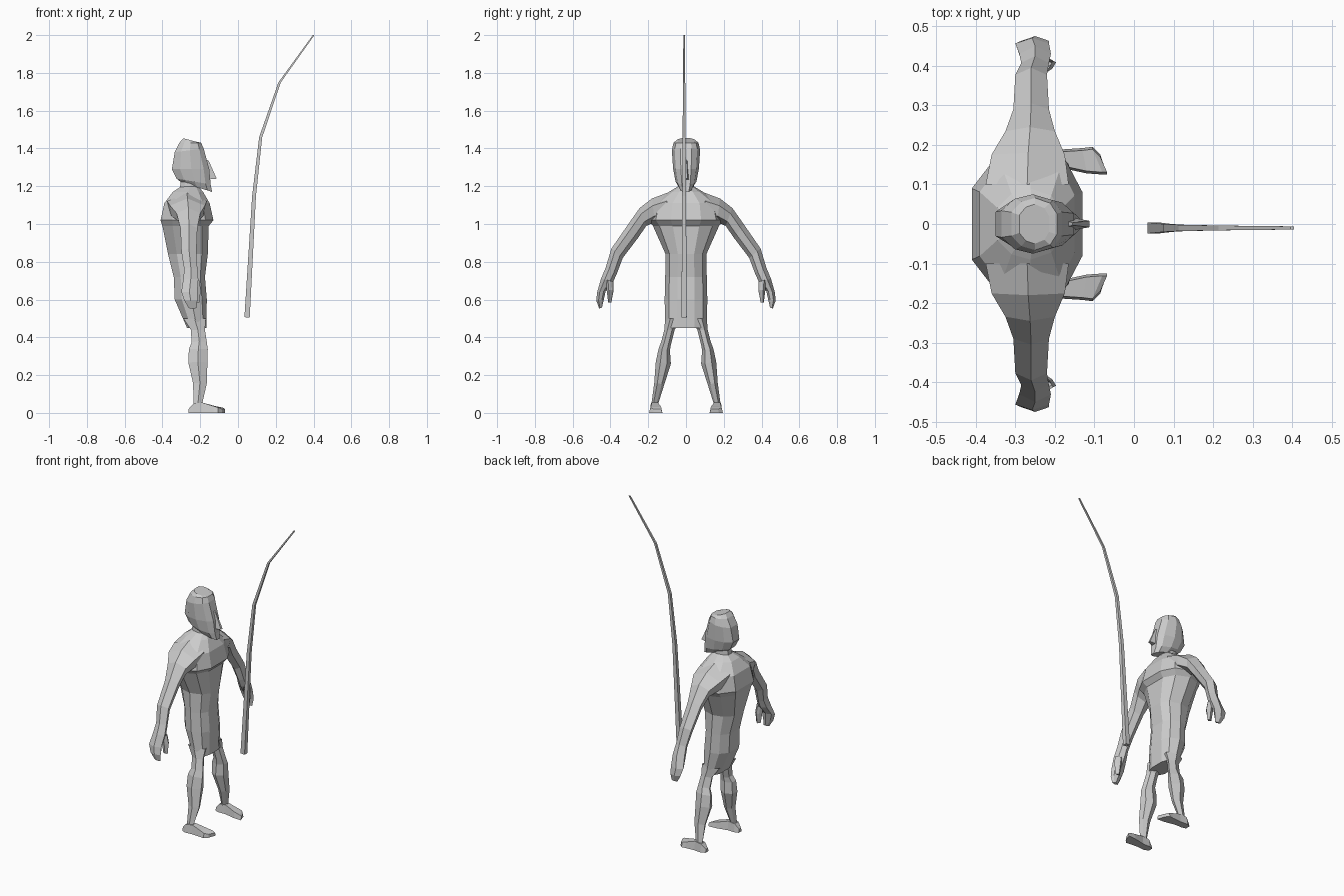
import bpy, bmesh

grey = bpy.data.materials.new("plain grey")
grey.diffuse_color = (0.6, 0.6, 0.6, 1)


def loft(name, rings, start=True, end=True):
    """Skin a list of equal-length rings of points with flat faces."""
    bm = bmesh.new()
    vs = [[bm.verts.new(p) for p in r] for r in rings]
    n = len(rings[0])
    for a, b in zip(vs, vs[1:]):
        for i in range(n):
            j = (i + 1) % n
            bm.faces.new((a[i], a[j], b[j], b[i]))
    if start:
        bm.faces.new(vs[0])
    if end:
        bm.faces.new(vs[-1])
    bmesh.ops.recalc_face_normals(bm, faces=bm.faces)
    me = bpy.data.meshes.new(name)
    bm.to_mesh(me)
    bm.free()
    me.materials.append(grey)
    ob = bpy.data.objects.new(name, me)
    bpy.context.collection.objects.link(ob)
    return ob


def level(z, xb, xf, w, tilt=0.0):
    """Ten-sided horizontal body ring; tilt raises the front edge."""
    d = xf - xb
    half = [(0, .45), (.22, .85), (.52, 1), (.85, .8), (1, .4)]
    pts = half + [(u, -v) for u, v in reversed(half)]
    return [(xb + u * d, v * w, z + tilt * (u - .5)) for u, v in pts]


def limb(s, outer, inner, xb, xf):
    """Six-sided ring between an outer and an inner (y, z) point."""
    xm = (xb + xf) / 2
    ring = [(0, xm), (.3, xf), (.75, xf - .01), (1, xm), (.75, xb + .01), (.3, xb)]
    return [(x, s * (outer[0] + t * (inner[0] - outer[0])),
             outer[1] + t * (inner[1] - outer[1])) for t, x in ring]


# torso, with the chest overhanging the waist
loft("torso", [level(*r) for r in [
    (1.20, -.30, -.21, .04), (1.17, -.345, -.185, .09), (1.11, -.39, -.15, .18),
    (1.02, -.41, -.13, .20), (.99, -.40, -.155, .175), (.84, -.37, -.16, .108),
    (.72, -.34, -.175, .11), (.60, -.335, -.165, .113), (.45, -.27, -.168, .11)]])

# neck and head
loft("neck", [level(1.17, -.31, -.20, .045), level(1.25, -.30, -.20, .04)], False, False)
loft("head", [level(*r) for r in [
    (1.195, -.30, -.137, .036, -.05), (1.225, -.325, -.145, .055, -.03),
    (1.29, -.35, -.152, .068), (1.39, -.335, -.182, .075, .02),
    (1.43, -.31, -.195, .066, 0), (1.444, -.29, -.215, .05, -.02)]])

# nose wedge
loft("nose", [[(-.165, -.006, 1.34), (-.165, .006, 1.34), (-.155, .003, 1.335), (-.155, -.003, 1.335)],
              [(-.165, -.018, 1.235), (-.165, .018, 1.235), (-.113, .008, 1.24), (-.113, -.008, 1.24)]])

for side, s in (("left", 1), ("right", -1)):
    # arm running down into the palm and fingers
    loft(side + "_arm", [limb(s, *r) for r in [
        ((.10, 1.165), (.10, 1.02), -.375, -.165),
        ((.18, 1.135), (.165, 1.01), -.36, -.175),
        ((.245, 1.085), (.21, .99), -.325, -.20),
        ((.305, 1.00), (.255, .925), -.305, -.215),
        ((.395, .87), (.335, .82), -.30, -.22),
        ((.425, .77), (.365, .74), -.285, -.215),
        ((.45, .71), (.385, .695), -.29, -.21),
        ((.47, .64), (.425, .645), -.30, -.215),
        ((.475, .595), (.435, .60), -.285, -.215),
        ((.46, .553), (.445, .557), -.26, -.22)]], False)
    loft(side + "_thumb", [limb(s, *r) for r in [
        ((.425, .705), (.385, .695), -.25, -.205),
        ((.42, .65), (.383, .65), -.245, -.197),
        ((.412, .585), (.395, .585), -.235, -.205)]], False)

    # thigh, knee, calf and ankle
    loft(side + "_leg", [limb(s, *r) for r in [
        ((.11, .50), (.02, .50), -.29, -.17),
        ((.115, .44), (.06, .44), -.25, -.175),
        ((.13, .38), (.08, .36), -.245, -.165),
        ((.145, .34), (.085, .33), -.26, -.16),
        ((.16, .27), (.08, .26), -.263, -.162),
        ((.168, .16), (.115, .15), -.238, -.165),
        ((.182, .055), (.145, .055), -.235, -.188),
        ((.185, .02), (.15, .02), -.24, -.185)]], False, False)

    # foot: heel to splayed toes, as (x, inner y, outer y, height)
    loft(side + "_foot", [[(x + k, s * a, 0), (x, s * b, 0), (x, s * (b - .006), h),
                           (x + k, s * (a + .006), h)] for x, a, b, h, k in [
        (-.262, .15, .18, .02, 0), (-.235, .142, .192, .05, 0),
        (-.19, .143, .188, .055, 0), (-.13, .128, .192, .036, .01),
        (-.105, .125, .195, .028, .025), (-.085, .125, .175, .02, .017)]])

# thin bent rod tapering to the tip: (x, z, half width)
loft("rod", [[(x - w, -.01 - w, z), (x + w, -.01 - w, z - .2 * w),
              (x + w, -.01 + w, z - .2 * w), (x - w, -.01 + w, z)] for x, z, w in [
    (.048, .507, .014), (.085, 1.15, .010), (.12, 1.46, .008),
    (.22, 1.75, .006), (.40, 2.0, .004)]])
